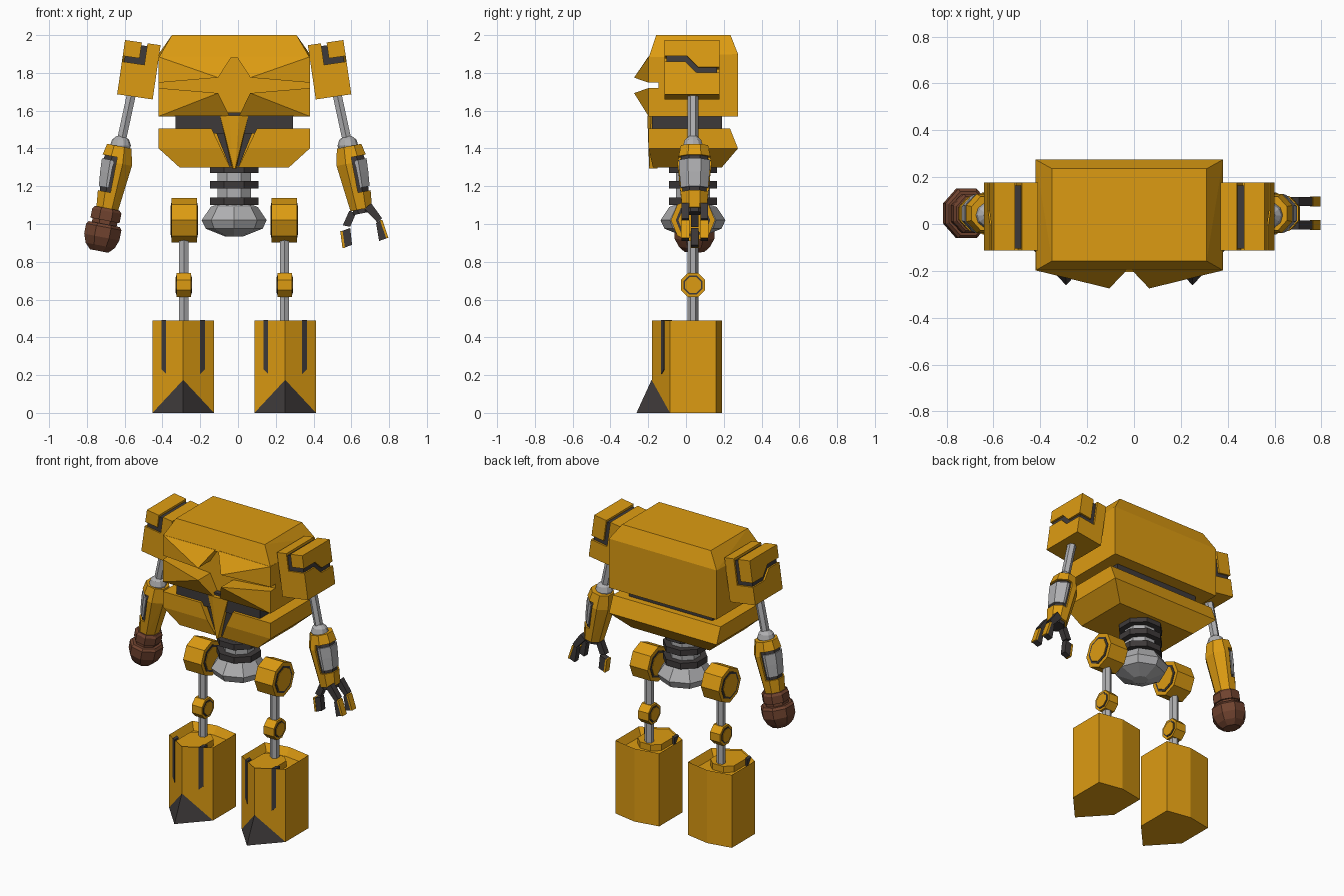
import bpy, bmesh, math

if "Cube" in bpy.data.objects:
    bpy.data.objects.remove(bpy.data.objects["Cube"])

CX = -0.02   # symmetry plane of the robot
CY = 0.037   # depth of the limb axes


def material(name, rgb):
    m = bpy.data.materials.new(name)
    m.diffuse_color = (*rgb, 1)
    m.use_nodes = True
    m.node_tree.nodes["Principled BSDF"].inputs["Base Color"].default_value = m.diffuse_color
    return m


YEL = material("amber_yellow", (0.72, 0.33, 0.006))
DARK = material("charcoal", (0.048, 0.042, 0.042))
GREY = material("light_grey", (0.43, 0.43, 0.44))
BROWN = material("brown", (0.16, 0.055, 0.028))


def finish(name, bm, mats, s):
    bmesh.ops.recalc_face_normals(bm, faces=bm.faces)
    me = bpy.data.meshes.new(name)
    bm.to_mesh(me)
    bm.free()
    for m in mats:
        me.materials.append(m)
    suffix = {1: "_right", -1: "_left", 0: ""}[s]
    ob = bpy.data.objects.new(name + suffix, me)
    bpy.context.collection.objects.link(ob)
    return ob


def hull(name, pts, mat, s=0):
    """Convex solid; points are (outward distance, y, z)."""
    bm = bmesh.new()
    vs = [bm.verts.new((CX + (s or 1) * d, y, z)) for d, y, z in pts]
    r = bmesh.ops.convex_hull(bm, input=vs)
    junk = {g for g in r["geom_interior"] + r["geom_unused"] if isinstance(g, bmesh.types.BMVert)}
    bmesh.ops.delete(bm, geom=list(junk), context='VERTS')
    bmesh.ops.dissolve_limit(bm, angle_limit=0.01, verts=bm.verts, edges=bm.edges)
    return finish(name, bm, [mat], s)


def prism(name, a, b, mat, s=0):
    """Solid between two matching outlines (may be concave)."""
    bm = bmesh.new()
    va, vb = ([bm.verts.new((CX + (s or 1) * d, y, z)) for d, y, z in p] for p in (a, b))
    bm.faces.new(va)
    bm.faces.new(vb[::-1])
    for i in range(len(va)):
        j = (i + 1) % len(va)
        bm.faces.new((va[j], va[i], vb[i], vb[j]))
    return finish(name, bm, [mat], s)


def ngon(n, ra, rb, turn=0.0):
    return [(ra * math.cos(turn + 2 * math.pi * i / n), rb * math.sin(turn + 2 * math.pi * i / n))
            for i in range(n)]


def box(d0, d1, y0, y1, z0, z1):
    return [(d, y, z) for d in (d0, d1) for y in (y0, y1) for z in (z0, z1)]


def both(pts):
    return pts + [(-d, y, z) for d, y, z in pts]


def lathe(name, rings, mat, n=8, turn=math.pi / 8):
    hull(name, [(a, CY + b, z) for r, z in rings for a, b in ngon(n, r, r, turn)], mat)


# Upper torso: chamfered top, core, waist seam
hull("torso_top", both([(0.40, -0.198, 1.88), (0.40, 0.275, 1.90), (0.33, -0.158, 2.0), (0.33, 0.236, 2.0),
                        (0.40, 0.275, 1.88)]), YEL)
hull("torso_core", both(box(0, 0.40, -0.145, 0.275, 1.57, 1.885)), YEL)
hull("torso_seam", both(box(0, 0.31, -0.18, 0.19, 1.48, 1.59)), DARK)

# Lower torso with a V-shaped plate in front
hull("belly_core", both([(0.40, -0.15, 1.505), (0.40, 0.233, 1.505), (0.40, -0.15, 1.40), (0.40, 0.275, 1.40),
                         (0.29, -0.15, 1.30), (0.29, 0.19, 1.30)]), YEL)
hull("v_groove", both([(d, y, z) for d, z in ((0.13, 1.57), (0.025, 1.305)) for y in (-0.168, -0.14)]), DARK)
hull("v_plate", both([(0.075, -0.185, 1.575), (0.011, -0.18, 1.295), (0.027, -0.205, 1.575), (0.005, -0.195, 1.295),
                      (0.075, -0.15, 1.575), (0.011, -0.15, 1.295)]), YEL)

# Spine and pelvis
lathe("spine", [(0.097, 1.08), (0.097, 1.32)], GREY)
for i, (z0, z1) in enumerate(((1.10, 1.14), (1.188, 1.227), (1.27, 1.30))):
    lathe(f"spine_ring_{i + 1}", [(0.138, z0), (0.138, z1)], DARK)
lathe("pelvis", [(0.05, 0.935), (0.15, 0.975), (0.172, 1.02), (0.125, 1.09), (0.10, 1.10)], GREY, turn=0)


def forearm_size(w):
    if w > -0.09:
        t = -w / 0.09
        return 0.066 + 0.019 * t, 0.072 + 0.018 * t
    t = (-w - 0.09) / 0.25
    return 0.085 - 0.027 * t, 0.09 - 0.025 * t


def arm_frame(u, y, w):
    """Frame at the elbow, u outward, w up along the tilted forearm."""
    return 0.608 + 0.982 * u - 0.19 * w, CY + 0.008 + y, 1.412 + 0.19 * u + 0.982 * w


def arm_section(ws, k=1.0, lo=-1, hi=1):
    pts = []
    for w in ws:
        a, b = forearm_size(w)
        pts += [arm_frame(min(max(u, lo), hi), y, w)
                for u, y in ngon(8, a * k * 1.082, b * k * 1.082, math.pi / 8)]
    return pts


def shoulder(u, y, w):
    """Frame at the upper outer shoulder edge, u inward, w up."""
    return 0.578 - 0.99 * u - 0.144 * w, y, 1.974 - 0.144 * u + 0.99 * w


for s in (-1, 1):
    # Brow and cheek wedges around the star-shaped recess
    for part, pts in (("brow", [(0.40, -0.198, 1.748), (0.40, -0.198, 1.885), (0.085, -0.275, 1.775),
                                (0.012, -0.198, 1.888)]),
                      ("cheek", [(0.40, -0.198, 1.72), (0.40, -0.198, 1.57), (0.085, -0.275, 1.693),
                                 (0.025, -0.198, 1.572)])):
        hull(part, pts + [(d, -0.14, z) for d, y, z in pts], YEL, s)
    # Belly front panel
    pts = [(0.12, -0.198, 1.505), (0.40, -0.198, 1.505), (0.40, -0.198, 1.40), (0.29, -0.175, 1.30),
           (0.022, -0.175, 1.30), (0.07, -0.198, 1.40)]
    hull("belly_front", pts + [(d, -0.145, z) for d, y, z in pts], YEL, s)

    # Shoulder: dark core, inner post, lower block and stepped outer cap
    hull("shoulder_core", [shoulder(*p) for p in box(0.012, 0.18, -0.104, 0.165, -0.28, -0.015)], DARK, s)
    hull("shoulder_post", [shoulder(*p) for p in box(0.12, 0.19, -0.114, 0.177, -0.29, 0)], YEL, s)
    cap = [(-0.114, 0), (0.177, 0), (0.177, -0.145), (0.065, -0.145), (0.005, -0.085), (-0.114, -0.085)]
    low = [(-0.114, -0.115), (-0.005, -0.115), (0.055, -0.173), (0.177, -0.173), (0.177, -0.29), (-0.114, -0.29)]
    for part, prof, u1 in (("shoulder_cap", cap, 0.09), ("shoulder_block", low, 0.121)):
        prism(part, [shoulder(0, *p) for p in prof], [shoulder(u1, *p) for p in prof], YEL, s)

    # Upper arm rod and elbow ball
    hull("upper_arm", [(d + a, CY + b, z) for d, z in ((0.535, 1.73), (0.602, 1.42))
                       for a, b in ngon(6, 0.028, 0.028, math.pi / 2)], GREY, s)
    hull("elbow", [(0.602 + a, CY + b, 1.415 + 0.055 * math.sin(t))
                   for t in (-1.2, -0.6, 0, 0.6, 1.2)
                   for a, b in ngon(10, 0.055 * math.cos(t), 0.055 * math.cos(t))], GREY, s)

    # Forearm shell with an exposed grey outer section
    hull("forearm_inner", arm_section((0, -0.09, -0.34), hi=0.0), YEL, s)
    hull("forearm_top", arm_section((0, -0.06), lo=-0.005), YEL, s)
    hull("forearm_bottom", arm_section((-0.25, -0.34), lo=-0.005), YEL, s)
    hull("forearm_liner", arm_section((-0.01, -0.09, -0.33), k=0.84), DARK, s)
    hull("forearm_piston", arm_section((-0.08, -0.15, -0.228), k=0.95, lo=0.014), GREY, s)

    # Hip and knee drums with recessed-looking hubs
    for part, d0, d1, r, z, turn in (("hip", 0.198, 0.332, 0.117, 1.02, 0), ("knee", 0.23, 0.305, 0.069, 0.677, math.pi / 8)):
        for tag, e, k, m in (("", 0, 1, YEL), ("_ring", 0.003, 0.78, DARK), ("_hub", 0.006, 0.66, YEL)):
            hull(part + tag, [(d, CY + a, z + b) for d in (d0 - e, d1 + e)
                              for a, b in ngon(8, r * k, r * k, turn)], m, s)
    hull("leg_rod", [(0.267 + a, CY + b, z) for z in (0.42, 0.95)
                     for a, b in ngon(6, 0.028, 0.028, math.pi / 2)], GREY, s)

    # Foot: hexagonal column with a sunken top
    bm = bmesh.new()
    base = [(0, -0.18), (0.163, -0.085), (0.163, 0.16), (0, 0.19), (-0.163, 0.16), (-0.163, -0.085)]
    f = bm.faces.new([bm.verts.new((CX + s * (0.27 + a), b, 0)) for a, b in base])
    top = bmesh.ops.extrude_face_region(bm, geom=[f])["geom"]
    bmesh.ops.translate(bm, verts=[g for g in top if isinstance(g, bmesh.types.BMVert)], vec=(0, 0, 0.49))
    bmesh.ops.recalc_face_normals(bm, faces=bm.faces)
    lid = [g for g in bm.faces if g.calc_center_median().z > 0.48]
    bmesh.ops.inset_region(bm, faces=lid, thickness=0.035)
    bmesh.ops.translate(bm, verts=lid[0].verts, vec=(0, 0, -0.05))
    finish("foot", bm, [YEL], s)

    def front(d):
        return -0.18 + 0.095 * abs(d) / 0.163

    # Raised panel on the foot top, dark slits, dark toe
    hull("foot_panel", [(0.27 + d, y, z) for z in (0.43, 0.482)
                        for d, y in ((0, -0.178), (0.088, front(0.088) + 0.002), (-0.088, front(0.088) + 0.002),
                                     (0.088, 0.03), (-0.088, 0.03), (0.04, 0.075), (-0.04, 0.075))], YEL, s)
    for i, k in enumerate((-1, 1)):
        hull(f"foot_slit_{i + 1}", [(0.27 + k * d, front(d) + e, z) for d, z0 in ((0.09, 0.205), (0.114, 0.23))
                                    for z in (z0, 0.492) for e in (-0.004, 0.04)], DARK, s)
    toe = hull("toe", [(0.107, -0.085, 0), (0.433, -0.085, 0), (0.27, -0.182, 0.175), (0.27, -0.262, 0)], DARK, s)
    toe.data.materials.append(YEL)
    for p in toe.data.polygons:
        p.material_index = 1 if p.normal.z < -0.9 else 0

# Left hand: brown glove in three chunky tiers
for name, tiers in (("glove_cuff", ((0.068, 0.075, -0.335), (0.08, 0.085, -0.35), (0.08, 0.085, -0.40))),
                    ("glove_neck", ((0.068, 0.075, -0.39), (0.068, 0.075, -0.43))),
                    ("glove_fist", ((0.085, 0.095, -0.42), (0.097, 0.108, -0.435), (0.097, 0.108, -0.49),
                                    (0.08, 0.085, -0.535), (0.05, 0.055, -0.565)))):
    hull(name, [arm_frame(u, y, w) for a, b, w in tiers
                for u, y in ngon(8, a * 1.06, b * 1.06, math.pi / 8)], BROWN, -1)

# Right hand: claw with two outer fingers and a thumb
hull("wrist", [arm_frame(u, y, w) for w in (-0.33, -0.362) for u, y in ngon(8, 0.05, 0.055, math.pi / 8)], DARK, 1)
finger = ([(0.69, 1.08), (0.725, 1.11), (0.783, 1.03), (0.758, 1.008)],
          [(0.751, 1.005), (0.776, 1.02), (0.808, 0.925), (0.767, 0.91)])
thumb = ([(0.609, 1.07), (0.645, 1.058), (0.614, 0.985), (0.575, 0.993)],
         [(0.614, 0.979), (0.570, 0.963), (0.582, 0.874), (0.624, 0.89)])
for name, (seg1, seg2), yc, out in (("finger_front", finger, -0.004, 1), ("finger_back", finger, 0.096, 1),
                                    ("thumb", thumb, 0.046, -1)):
    for tag, seg in (("_base", seg1), ("_tip", seg2)):
        hull(name + tag, [(d, yc + e, z) for d, z in seg for e in (-0.02, 0.02)], DARK, 1)
    hull(name + "_plate", [(d + o * out, yc + e, z) for d, z in seg2[1:3] for o in (-0.004, 0.009)
                           for e in (-0.022, 0.022)], YEL, 1)
